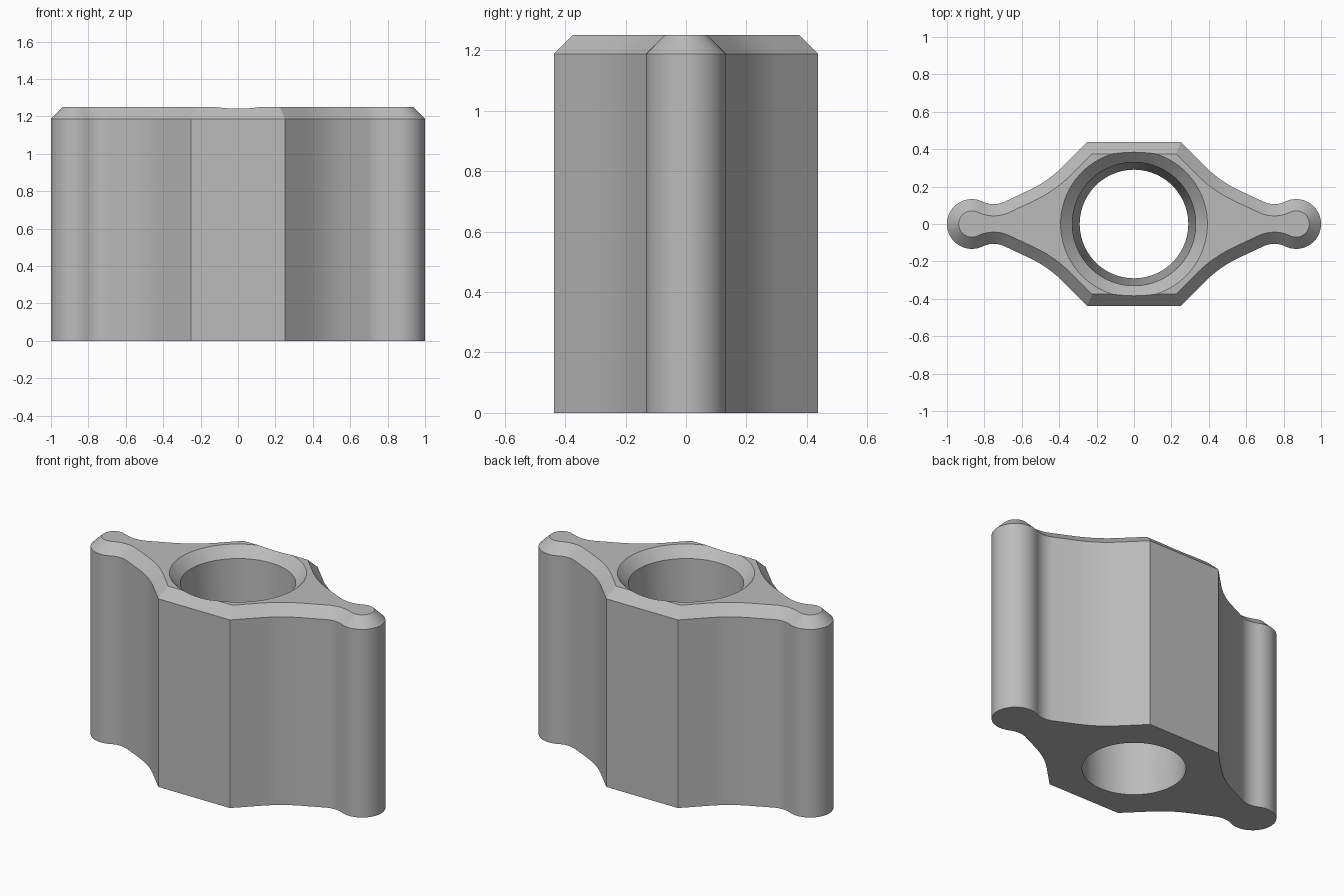
import bpy, bmesh
from math import sin, cos, pi, radians
from mathutils import Vector

cube = bpy.data.objects.get("Cube")
if cube:
    bpy.data.objects.remove(cube)

HEIGHT, BEVEL = 1.25, 0.0625


def arc(cx, cy, r, a0, a1, n):
    angles = [radians(a0 + (a1 - a0) * i / n) for i in range(n + 1)]
    return [Vector((cx + r * cos(a), cy + r * sin(a))) for a in angles]


def curve(a, b, c, n):
    ts = [i / n for i in range(n + 1)]
    return [a * (1 - t) ** 2 + b * 2 * t * (1 - t) + c * t * t for t in ts]


def inset(points, d):
    # mitred offset of a counter-clockwise outline
    out = []
    for i, p in enumerate(points):
        u = (p - points[i - 1]).normalized()
        v = (points[(i + 1) % len(points)] - p).normalized()
        m = Vector((-u.y - v.y, u.x + v.x))
        out.append(p + m * d / (1 + u.dot(v)))
    return out


def loft(name, rings):
    # closed solid through stacked (outline, height) rings
    bm = bmesh.new()
    loops = [[bm.verts.new((p.x, p.y, z)) for p in pts] for pts, z in rings]
    n = len(loops[0])
    for lo, hi in zip(loops, loops[1:]):
        for i in range(n):
            j = (i + 1) % n
            bm.faces.new((lo[i], lo[j], hi[j], hi[i]))
    bm.faces.new(loops[0][::-1])
    bm.faces.new(loops[-1])
    mesh = bpy.data.meshes.new(name)
    bm.to_mesh(mesh)
    bm.free()
    ob = bpy.data.objects.new(name, mesh)
    bpy.context.collection.objects.link(ob)
    return ob


# Quarter outline: rounded tip, neck, wing flare, flat side corner
quarter = arc(0.867, 0, 0.133, 0, 116, 16)
quarter += arc(0.75, 0.24, 0.134, -64, -115, 10)[1:]
quarter += curve(Vector((0.562, 0.18)), Vector((0.46, 0.228)), Vector((0.38, 0.3075)), 10)
quarter.append(Vector((0.25, 0.4375)))

# Mirror the quarter into the full outline
half = quarter + [Vector((-p.x, p.y)) for p in quarter[::-1]]
outline = half + [Vector((p.x, -p.y)) for p in half[-2:0:-1]]

# Body with a bevelled top rim
body = loft("winged_body", [(outline, 0), (outline, HEIGHT - BEVEL),
                            (inset(outline, BEVEL), HEIGHT)])

# Tapered bore with a countersunk mouth
bore_profile = [(0.287, -0.1), (0.33, HEIGHT - BEVEL), (0.3925, HEIGHT), (0.4925, HEIGHT + 0.1)]
bore = loft("bore_cutter", [(arc(0, 0, r, 0, 360, 96)[:-1], z) for r, z in bore_profile])
bore.hide_render = True

cut = body.modifiers.new("bore", 'BOOLEAN')
cut.operation = 'DIFFERENCE'
cut.solver = 'EXACT'
cut.object = bore
bpy.ops.object.select_all(action='DESELECT')
body.select_set(True)
bpy.context.view_layer.objects.active = body
bpy.ops.object.modifier_apply(modifier=cut.name)
bpy.data.objects.remove(bore)

# Plain grey finish
grey = bpy.data.materials.new("plain_grey")
grey.use_nodes = True
colour = (0.5, 0.5, 0.5, 1)
grey.diffuse_color = colour
grey.node_tree.nodes["Principled BSDF"].inputs["Base Color"].default_value = colour
body.data.materials.clear()
body.data.materials.append(grey)
bpy.ops.object.shade_smooth_by_angle(angle=radians(25))
